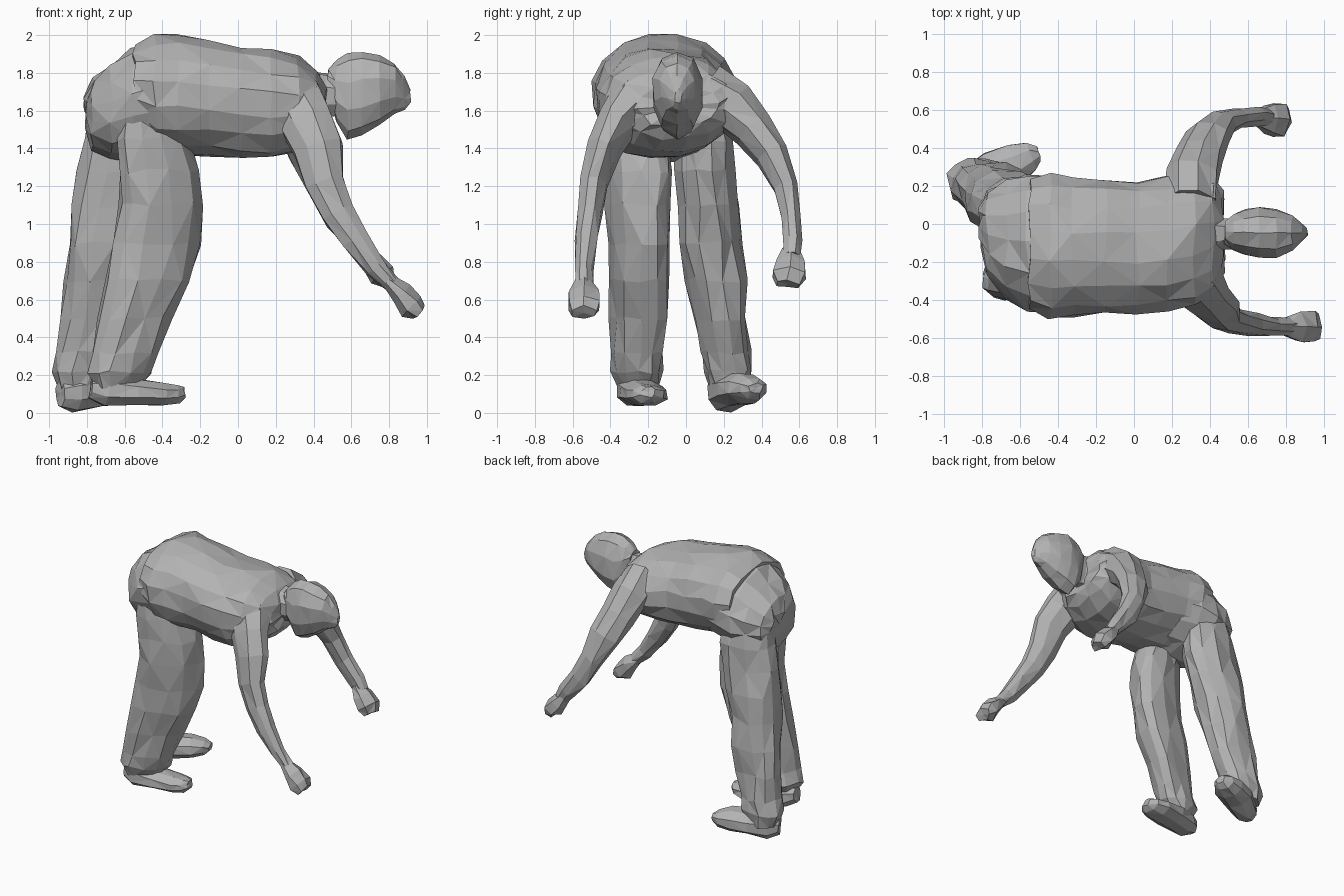
import bpy, bmesh, math, random
from mathutils import Vector

random.seed(4)
cube = bpy.data.objects.get("Cube")
if cube:
    bpy.data.objects.remove(cube, do_unlink=True)

grey = bpy.data.materials.new("plain_grey")
grey.use_nodes = True
tone = (0.45, 0.45, 0.45, 1)
grey.diffuse_color = tone
shader = next(n for n in grey.node_tree.nodes if n.type == 'BSDF_PRINCIPLED')
shader.inputs["Base Color"].default_value = tone


def skin_rings(name, rings, jitter):
    """Join rings of points into a capped, triangulated, slightly creased body."""
    bm = bmesh.new()
    loops = []
    for ring in rings:
        loop = []
        for p in ring:
            wobble = Vector([random.uniform(-jitter, jitter) for _ in range(3)])
            loop.append(bm.verts.new(p + wobble))
        loops.append(loop)
    sides = len(loops[0])
    for row, (a, b) in enumerate(zip(loops, loops[1:])):
        for i in range(sides):
            j = (i + 1) % sides
            if (i + row) % 2:
                bm.faces.new((a[i], a[j], b[j]))
                bm.faces.new((a[i], b[j], b[i]))
            else:
                bm.faces.new((a[i], a[j], b[i]))
                bm.faces.new((a[j], b[j], b[i]))
    for loop in (loops[0], loops[-1]):
        middle = sum((v.co for v in loop), Vector()) / sides
        tip = bm.verts.new(middle)
        for i in range(sides):
            bm.faces.new((loop[i], loop[(i + 1) % sides], tip))
    bmesh.ops.recalc_face_normals(bm, faces=bm.faces)
    mesh = bpy.data.meshes.new(name)
    bm.to_mesh(mesh)
    bm.free()
    mesh.materials.append(grey)
    part = bpy.data.objects.new(name, mesh)
    bpy.context.collection.objects.link(part)
    return part


def rounded(sides, power=1, slant=0):
    """Unit outline: power below 1 is boxier, slant stretches it along a diagonal."""
    for i in range(sides):
        t = math.tau * (i + 0.5) / sides
        c, s = math.cos(t), math.sin(t + slant)
        yield (math.copysign(abs(c) ** power, c), math.copysign(abs(s) ** power, s))


def body_loft(name, axis, rows, sides=12, power=0.9, slant=0, jitter=0.012):
    """Each row: place on the axis, then low and high bounds on the other two."""
    rings = []
    for place, u0, u1, v0, v1 in rows:
        ring = []
        for c, s in rounded(sides, power, slant):
            u = (u0 + u1 + c * (u1 - u0)) / 2
            v = (v0 + v1 + s * (v1 - v0)) / 2
            ring.append(Vector((place, u, v) if axis == 'X' else (u, v, place)))
        rings.append(ring)
    return skin_rings(name, rings, jitter)


def limb(name, path, sides=8, jitter=0.008):
    """Each path entry: x, y, z, half width sideways, half depth."""
    pts = [Vector(p[:3]) for p in path]
    rings = []
    for i, p in enumerate(path):
        along = (pts[min(i + 1, len(pts) - 1)] - pts[max(i - 1, 0)]).normalized()
        deep = along.cross(Vector((0, 1, 0))).normalized()
        wide = deep.cross(along)
        rings.append([pts[i] + wide * c * p[3] + deep * s * p[4]
                      for c, s in rounded(sides)])
    return skin_rings(name, rings, jitter)


# Bent trunk: trouser seat, then shirt from hem to shoulders
body_loft("trouser_seat", 'X', [
    (-.81, -.13, .1, 1.5, 1.68),
    (-.77, -.28, .17, 1.4, 1.78),
    (-.67, -.39, .23, 1.34, 1.86),
    (-.56, -.46, .26, 1.33, 1.93),
    (-.42, -.47, .26, 1.35, 1.97),
    (-.3, -.42, .21, 1.38, 1.93)], sides=14, power=1)
body_loft("shirt", 'X', [
    (-.55, -.45, .24, 1.48, 1.95),
    (-.44, -.5, .27, 1.38, 2.0),
    (-.32, -.49, .25, 1.37, 2.0),
    (-.15, -.48, .23, 1.36, 1.97),
    (.02, -.48, .23, 1.35, 1.94),
    (.18, -.47, .25, 1.34, 1.92),
    (.32, -.44, .27, 1.38, 1.89),
    (.42, -.37, .25, 1.45, 1.82),
    (.47, -.27, .18, 1.52, 1.73)], sides=16, power=.95)

# Neck and bowed head
limb("neck", [
    (.34, -.05, 1.67, .15, .15),
    (.47, -.05, 1.68, .09, .12),
    (.6, -.05, 1.68, .08, .1)])
body_loft("head", 'X', [
    (.475, -.1, .02, 1.72, 1.82),
    (.52, -.14, .05, 1.54, 1.87),
    (.58, -.17, .08, 1.45, 1.9),
    (.66, -.18, .09, 1.47, 1.915),
    (.75, -.18, .08, 1.52, 1.895),
    (.83, -.14, .05, 1.58, 1.85),
    (.88, -.1, .01, 1.61, 1.78),
    (.91, -.06, -.02, 1.64, 1.71)], sides=10, power=.95, jitter=.006)

# Arms hanging forward, each with a closed hand
limb("right_arm", [
    (.3, -.26, 1.66, .15, .16),
    (.36, -.37, 1.54, .11, .15),
    (.42, -.435, 1.4, .09, .14),
    (.46, -.485, 1.22, .075, .11),
    (.53, -.51, 1.06, .07, .09),
    (.62, -.53, .92, .06, .075),
    (.73, -.54, .77, .05, .06),
    (.82, -.54, .67, .045, .045)])
limb("right_hand", [
    (.79, -.54, .7, .045, .04),
    (.86, -.54, .63, .085, .06),
    (.92, -.54, .565, .095, .075),
    (.96, -.54, .53, .07, .045)], sides=6)
limb("left_arm", [
    (.3, .1, 1.71, .16, .15),
    (.31, .25, 1.62, .14, .14),
    (.34, .36, 1.5, .11, .13),
    (.39, .46, 1.36, .09, .12),
    (.45, .53, 1.19, .07, .09),
    (.54, .56, 1.03, .055, .08),
    (.64, .565, .9, .05, .065),
    (.7, .56, .82, .045, .05)])
limb("left_hand", [
    (.65, .555, .86, .045, .04),
    (.71, .55, .79, .085, .06),
    (.76, .545, .73, .095, .075),
    (.79, .54, .68, .07, .04)], sides=6)

# Loose trouser legs, creased and bunched at the ankle
body_loft("right_leg", 'Z', [
    (1.6, -.62, -.36, -.42, -.12),
    (1.45, -.65, -.26, -.44, -.09),
    (1.28, -.63, -.21, -.43, -.07),
    (1.1, -.63, -.19, -.42, -.08),
    (.9, -.66, -.19, -.41, -.09),
    (.7, -.7, -.25, -.41, -.09),
    (.5, -.74, -.34, -.4, -.1),
    (.32, -.77, -.42, -.4, -.12),
    (.22, -.79, -.46, -.4, -.12),
    (.13, -.75, -.52, -.36, -.16)], slant=.35, jitter=.014)
body_loft("left_leg", 'Z', [
    (1.62, -.78, -.42, -.1, .21),
    (1.45, -.82, -.4, -.07, .24),
    (1.28, -.85, -.42, -.06, .26),
    (1.1, -.88, -.46, -.05, .28),
    (.9, -.9, -.52, -.04, .3),
    (.7, -.92, -.56, .0, .32),
    (.5, -.94, -.6, .04, .33),
    (.32, -.96, -.65, .08, .34),
    (.22, -.98, -.68, .1, .36),
    (.12, -.95, -.72, .12, .33)], jitter=.014)

# Shoes, the left one turned outward with its heel low
limb("right_shoe", [
    (-.78, -.28, .13, .06, .06),
    (-.7, -.27, .12, .1, .09),
    (-.55, -.24, .11, .12, .075),
    (-.4, -.21, .1, .12, .06),
    (-.32, -.2, .1, .09, .05),
    (-.28, -.2, .11, .04, .03)], jitter=.006)
limb("left_shoe", [
    (-.94, .17, .1, .06, .07),
    (-.87, .2, .1, .1, .1),
    (-.74, .27, .12, .12, .09),
    (-.62, .32, .13, .11, .08),
    (-.54, .36, .13, .08, .06),
    (-.5, .37, .13, .04, .03)], jitter=.006)
